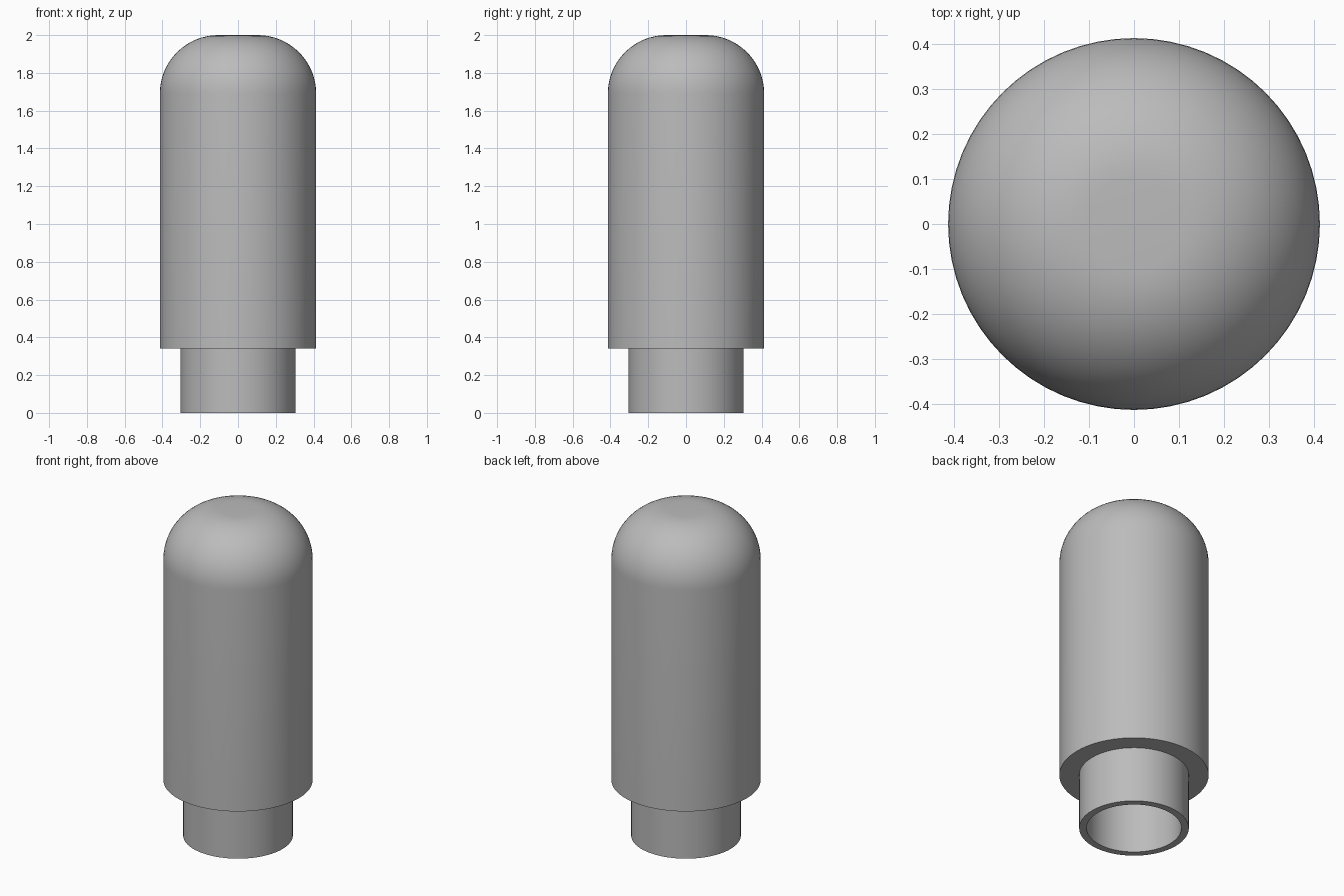
import bpy, bmesh, math

if "Cube" in bpy.data.objects:
    bpy.data.objects.remove(bpy.data.objects["Cube"])

SEGMENTS = 64
R_BODY, R_NECK, R_BORE = 0.414, 0.304, 0.263
Z_SHOULDER, Z_TOP, FILLET = 0.34, 2.0, 0.31
Z_BORE_END = 1.69

grey = bpy.data.materials.new("plain grey")
grey.diffuse_color = (0.5, 0.5, 0.5, 1)
grey.use_nodes = True
grey.node_tree.nodes["Principled BSDF"].inputs["Base Color"].default_value = grey.diffuse_color


def lathe(name, profile):
    """Spin an (r, z) profile around the z axis into a smooth solid."""
    bm = bmesh.new()
    verts = [bm.verts.new((r, 0, z)) for r, z in profile]
    edges = [bm.edges.new(pair) for pair in zip(verts, verts[1:])]
    bmesh.ops.spin(bm, geom=verts + edges, cent=(0, 0, 0), axis=(0, 0, 1),
                   angle=2 * math.pi, steps=SEGMENTS, use_duplicate=False)
    bmesh.ops.remove_doubles(bm, verts=bm.verts, dist=1e-5)
    bmesh.ops.recalc_face_normals(bm, faces=bm.faces)
    mesh = bpy.data.meshes.new(name)
    bm.to_mesh(mesh)
    bm.free()
    mesh.materials.append(grey)
    obj = bpy.data.objects.new(name, mesh)
    bpy.context.collection.objects.link(obj)
    bpy.context.view_layer.objects.active = obj
    obj.select_set(True)
    bpy.ops.object.shade_smooth_by_angle(angle=math.radians(30))
    obj.select_set(False)
    return obj


# Rounded top edge running from the straight wall to the small flat crown
dome = []
for i in range(17):
    a = math.pi / 2 * i / 16
    dome.append((R_BODY - FILLET + FILLET * math.cos(a),
                 Z_TOP - FILLET + FILLET * math.sin(a)))

# One solid: blind bore, neck rim, neck wall, flat shoulder, body, dome
lathe("domed_body_with_hollow_neck", [
    (0, Z_BORE_END), (R_BORE, Z_BORE_END), (R_BORE, 0), (R_NECK, 0),
    (R_NECK, Z_SHOULDER), (R_BODY, Z_SHOULDER), *dome, (0, Z_TOP)])
